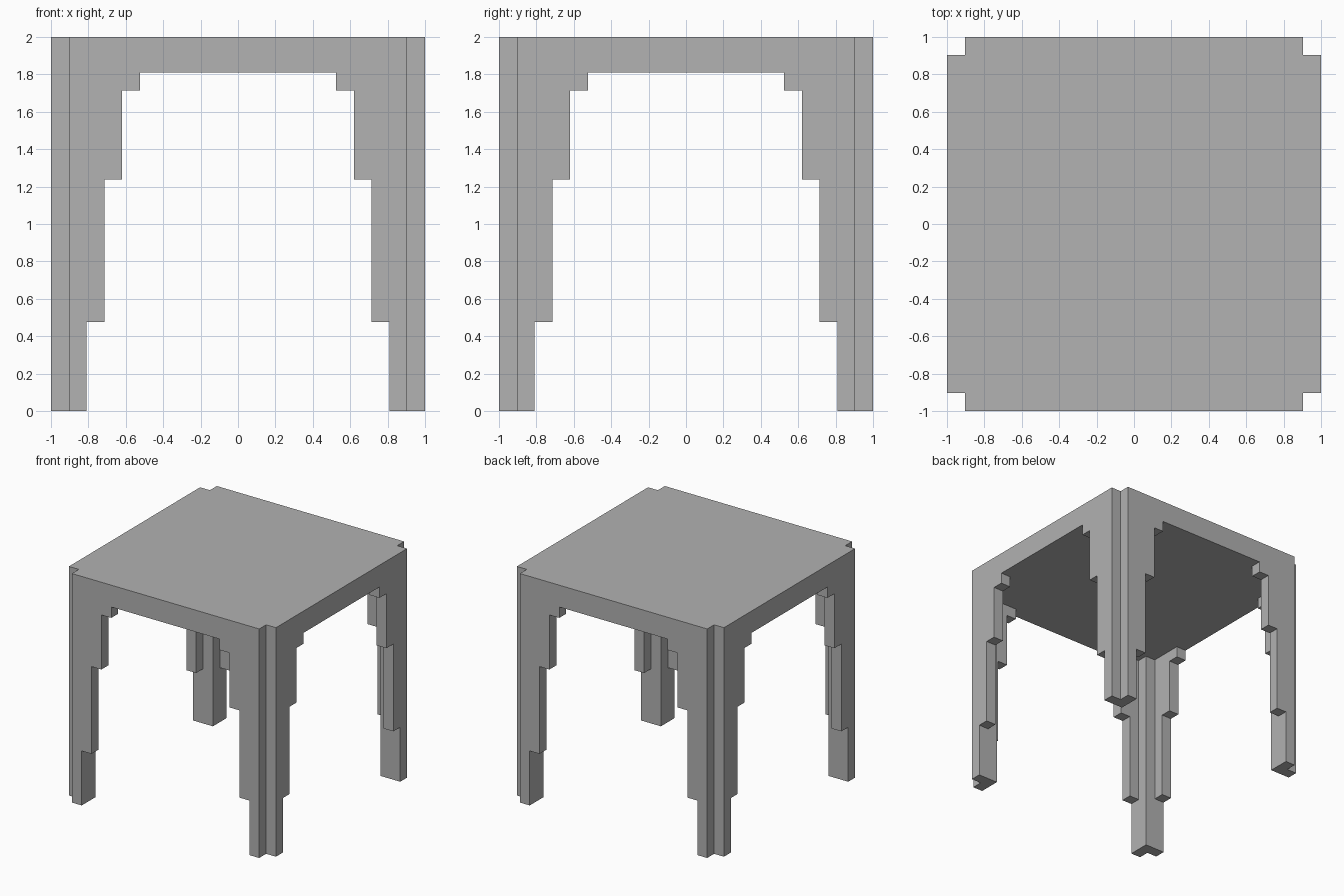
import bpy
import bmesh
from mathutils import Vector

if "Cube" in bpy.data.objects:
    bpy.data.objects.remove(bpy.data.objects["Cube"], do_unlink=True)

UNIT = 2 / 21          # one block of the stepped design
HALF = 10.5            # half the table width, in blocks
TOP, UNDERSIDE = 21, 19

grey = bpy.data.materials.new("plain grey")
grey.use_nodes = True
colour = (0.445, 0.445, 0.445, 1)
grey.diffuse_color = colour
grey.node_tree.nodes["Principled BSDF"].inputs["Base Color"].default_value = colour


def prism(bm, outline, offset):
    """Extrude a closed outline of 3D points along an offset."""
    face = bm.faces.new([bm.verts.new(p) for p in outline])
    moved = bmesh.ops.extrude_face_region(bm, geom=[face])["geom"]
    verts = [v for v in moved if isinstance(v, bmesh.types.BMVert)]
    bmesh.ops.translate(bm, verts=verts, vec=Vector(offset))


def finish(bm, name):
    """Scale blocks to units and make the object."""
    bmesh.ops.scale(bm, vec=(UNIT,) * 3, verts=bm.verts)
    bmesh.ops.recalc_face_normals(bm, faces=bm.faces)
    mesh = bpy.data.meshes.new(name)
    bm.to_mesh(mesh)
    bm.free()
    mesh.materials.append(grey)
    obj = bpy.data.objects.new(name, mesh)
    bpy.context.collection.objects.link(obj)


# Tabletop: square slab with a one-block notch at each corner
bm = bmesh.new()
corner = [(HALF, HALF - 1), (HALF - 1, HALF - 1), (HALF - 1, HALF)]
outline = []
for sx, sy in ((1, 1), (-1, 1), (-1, -1), (1, -1)):
    points = corner if sx == sy else corner[::-1]
    outline += [(x * sx, y * sy, UNDERSIDE) for x, y in points]
prism(bm, outline, (0, 0, TOP - UNDERSIDE))
finish(bm, "tabletop")

# Stepped leg panel, as (distance from the table edge, height)
panel = [(1, 0), (2, 0), (2, 5), (3, 5), (3, 13), (4, 13),
         (4, 18), (5, 18), (5, UNDERSIDE), (1, UNDERSIDE)]

# Legs: two stepped panels at right angles and a post in their inner corner
for end, sy in (("front", -1), ("back", 1)):
    for side, sx in (("left", 1), ("right", -1)):
        bm = bmesh.new()
        prism(bm, [(sx * (HALF - d), sy * HALF, z) for d, z in panel], (0, -sy, 0))
        prism(bm, [(sx * HALF, sy * (HALF - d), z) for d, z in panel], (-sx, 0, 0))
        post = [(1, 1), (2, 1), (2, 2), (1, 2)]
        prism(bm, [(sx * (HALF - a), sy * (HALF - b), 0) for a, b in post],
              (0, 0, UNDERSIDE))
        finish(bm, f"{end}_{side}_leg")
